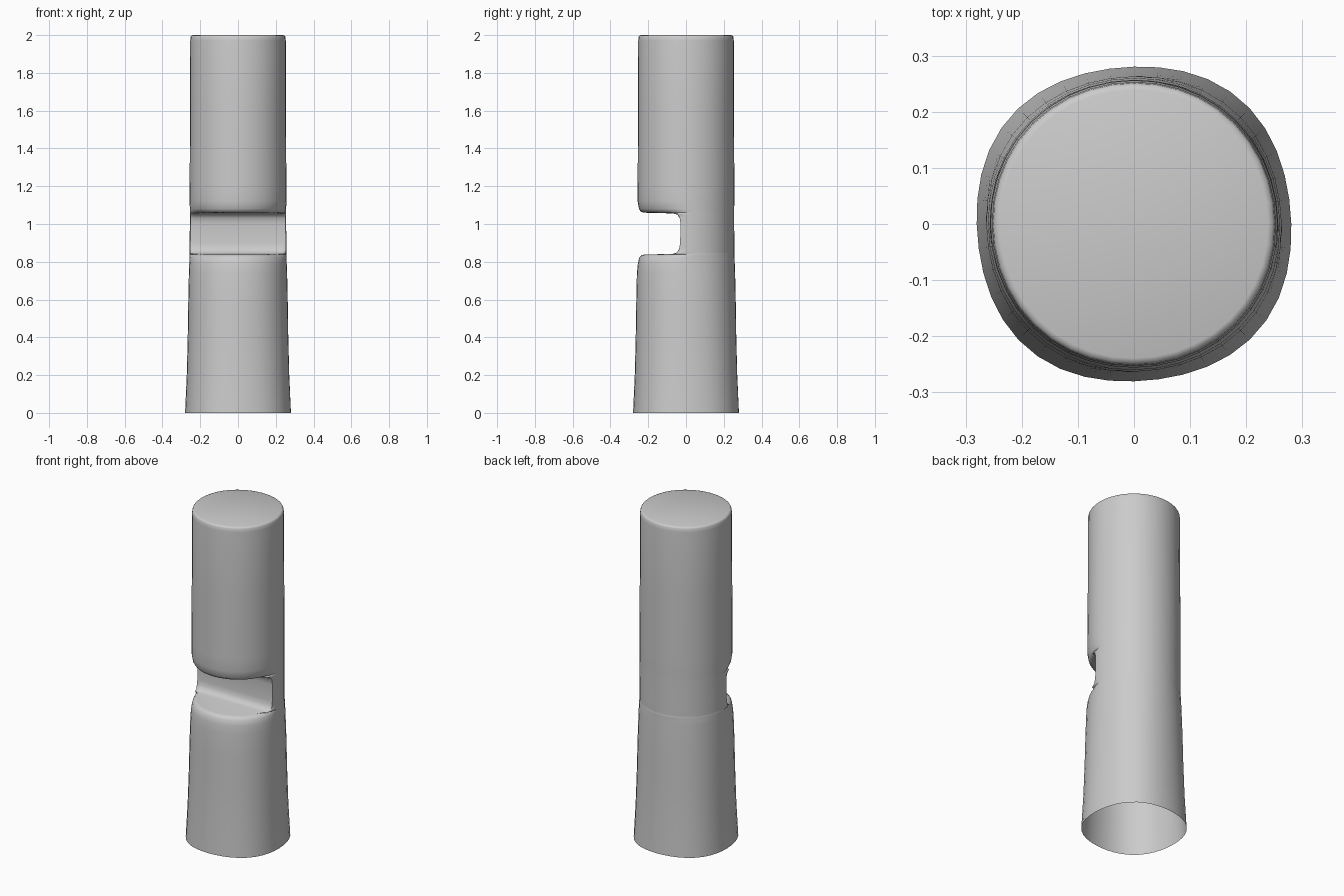
import bpy, bmesh, math

SIDES = 40

# (height, radius, front inset at the lip, front limit in y, waviness)
RINGS = [
    (0.00, 0.286, 0, -1, 0.006),
    (0.20, 0.276, 0, -1, 0.005),
    (0.40, 0.270, 0, -1, 0.004),
    (0.60, 0.266, 0, -1, 0.003),
    (0.74, 0.262, 0, -1, 0.002),
    (0.79, 0.260, 0.003, -1, 0.002),
    (0.82, 0.259, 0.009, -1, 0.002),
    (0.834, 0.258, 0.020, -1, 0.001),
    (0.838, 0.258, 0.035, -1, 0.001),
    # notch: the front is cut back to a flat wall
    (0.842, 0.257, 0.0, -0.070, 0.001),
    (0.850, 0.257, 0.0, -0.048, 0.001),
    (0.872, 0.257, 0.0, -0.035, 0.001),
    (0.900, 0.257, 0.0, -0.031, 0.001),
    (1.000, 0.256, 0.0, -0.029, 0.001),
    (1.030, 0.256, 0.0, -0.033, 0.001),
    (1.050, 0.256, 0.0, -0.046, 0.001),
    (1.056, 0.256, 0.0, -0.070, 0.001),
    # upper column
    (1.060, 0.256, 0.030, -1, 0.001),
    (1.065, 0.256, 0.016, -1, 0.001),
    (1.080, 0.256, 0.006, -1, 0.001),
    (1.120, 0.257, 0, -1, 0.001),
    (1.200, 0.257, 0, -1, 0.001),
    (1.600, 0.255, 0, -1, 0.001),
    (1.970, 0.254, 0, -1, 0.001),
    (1.990, 0.252, 0, -1, 0.001),
    (1.997, 0.248, 0, -1, 0.001),
    (2.000, 0.240, 0, -1, 0.001),
]


def ring_points(z, r, inset, limit, wave):
    pts = []
    for i in range(SIDES):
        a = 2 * math.pi * i / SIDES
        front = min(1, max(0, -math.sin(a) * 2))
        rr = r - inset * front + wave * math.cos(4 * (a - math.radians(50)))
        pts.append((rr * math.cos(a), max(rr * math.sin(a), limit), z))
    return pts


# Post skin: lofted rings, open at the bottom, capped on top
bm = bmesh.new()
loops = [[bm.verts.new(p) for p in ring_points(*ring)] for ring in RINGS]
for lo, hi in zip(loops, loops[1:]):
    for i in range(SIDES):
        j = (i + 1) % SIDES
        bm.faces.new((lo[i], lo[j], hi[j], hi[i]))
bm.faces.new(loops[-1])

mesh = bpy.data.meshes.new("notched_post")
bm.to_mesh(mesh)
bm.free()
post = bpy.data.objects.new("notched_post", mesh)
bpy.context.collection.objects.link(post)
bpy.context.view_layer.objects.active = post
post.select_set(True)
bpy.ops.object.shade_smooth_by_angle(angle=math.radians(50))
